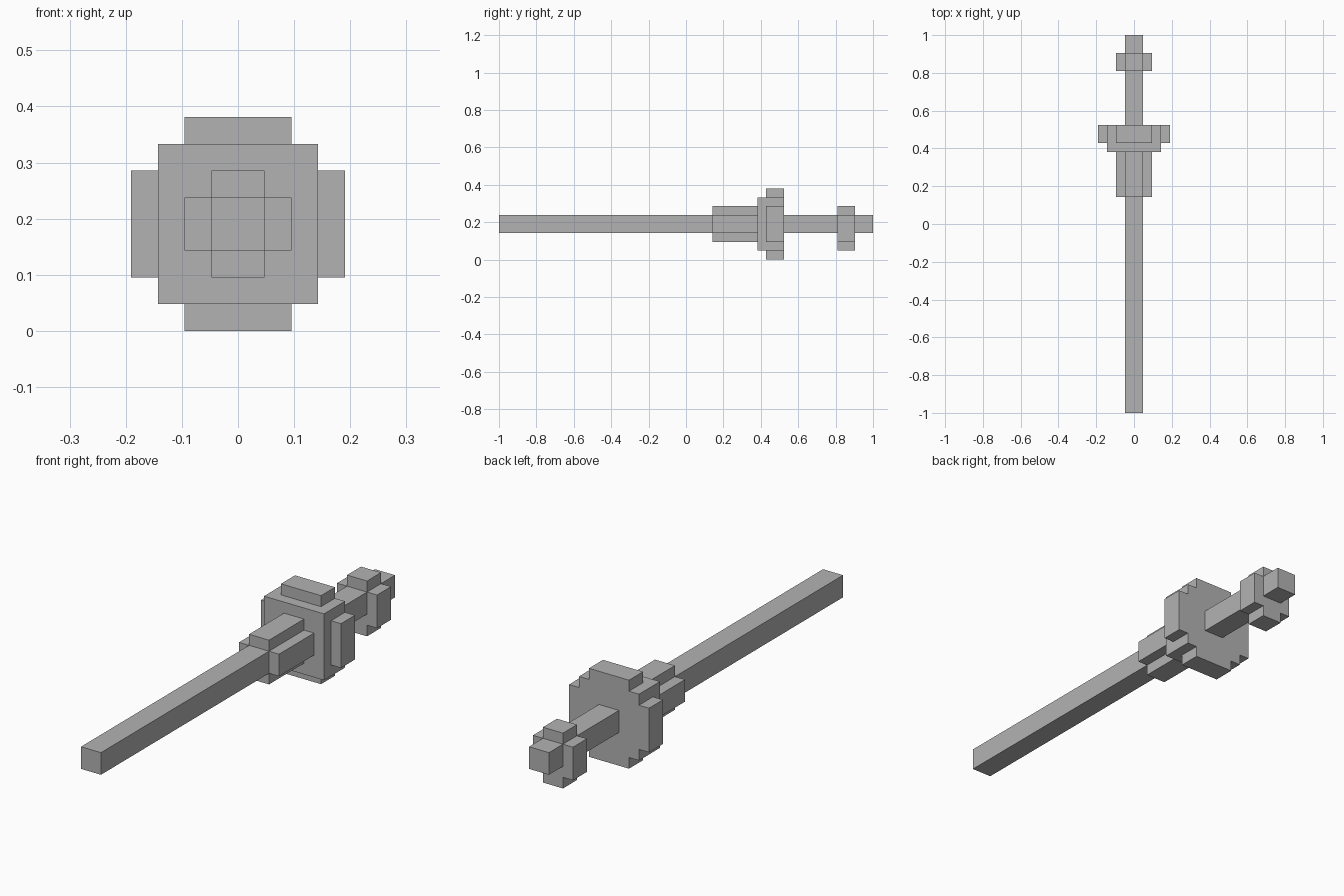
import bpy
import bmesh

U = 2 / 42  # one block of the stepped design

cube = bpy.data.objects.get("Cube")
if cube:
    bpy.data.objects.remove(cube, do_unlink=True)

grey = bpy.data.materials.new("plain grey")
grey.use_nodes = True
colour = (0.45, 0.45, 0.45, 1)
grey.diffuse_color = colour
grey.node_tree.nodes["Principled BSDF"].inputs["Base Color"].default_value = colour


def stepped_prism(name, y0, y1, bottom, steps):
    """Extrude a mirrored, stepped outline along y; steps are (half width, top)."""
    right = []
    z = bottom
    for half, top in steps:
        right += [(half, z), (half, top)]
        z = top
    outline = right + [(-x, z) for x, z in reversed(right)]
    bm = bmesh.new()
    face = bm.faces.new([bm.verts.new((x * U, y0 * U, z * U)) for x, z in outline])
    result = bmesh.ops.extrude_face_region(bm, geom=[face])
    moved = [v for v in result["geom"] if isinstance(v, bmesh.types.BMVert)]
    bmesh.ops.translate(bm, verts=moved, vec=(0, (y1 - y0) * U, 0))
    bmesh.ops.recalc_face_normals(bm, faces=bm.faces)
    mesh = bpy.data.meshes.new(name)
    bm.to_mesh(mesh)
    bm.free()
    mesh.materials.append(grey)
    obj = bpy.data.objects.new(name, mesh)
    bpy.context.collection.objects.link(obj)
    return obj


# Long square shaft running through everything
stepped_prism("shaft", -21, 21, 3, [(1, 5)])
# Cross-shaped collar in front of the guard
stepped_prism("collar", 3, 8, 2, [(1, 3), (2, 5), (1, 6)])
# Guard: square front plate and a wider stepped disc behind it
stepped_prism("guard_plate", 8, 9, 1, [(3, 7)])
stepped_prism("guard_disc", 9, 11, 0, [(2, 1), (3, 2), (4, 6), (3, 7), (2, 8)])
# Cross-shaped pommel, longer below than above
stepped_prism("pommel", 17, 19, 1, [(1, 2), (2, 5), (1, 6)])
